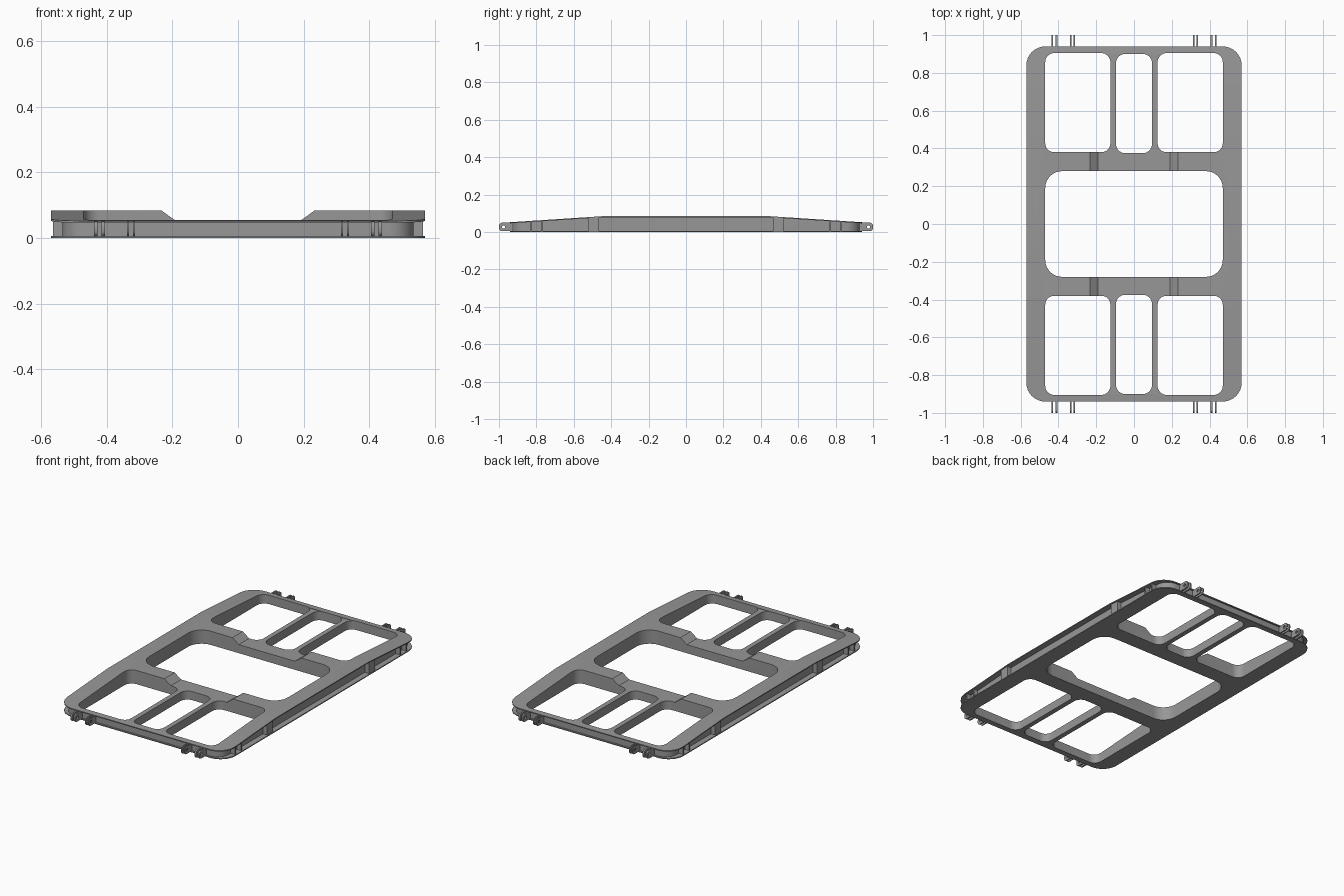
import bpy, bmesh
from math import sin, cos, pi

if "Cube" in bpy.data.objects:
    bpy.data.objects.remove(bpy.data.objects["Cube"])

grey = bpy.data.materials.new("dark_grey")
grey.diffuse_color = (0.31, 0.31, 0.31, 1)
grey.use_nodes = True
grey.node_tree.nodes["Principled BSDF"].inputs["Base Color"].default_value = grey.diffuse_color


def prism(name, pts, axis, lo, hi):
    """Extrude a 2D outline along x, y or z."""
    def place(a, b, t):
        return {'x': (t, a, b), 'y': (a, t, b), 'z': (a, b, t)}[axis]
    bm = bmesh.new()
    low = [bm.verts.new(place(a, b, lo)) for a, b in pts]
    high = [bm.verts.new(place(a, b, hi)) for a, b in pts]
    n = len(pts)
    bm.faces.new(low)
    bm.faces.new(high)
    for i in range(n):
        j = (i + 1) % n
        bm.faces.new((low[i], low[j], high[j], high[i]))
    bmesh.ops.recalc_face_normals(bm, faces=bm.faces)
    me = bpy.data.meshes.new(name)
    bm.to_mesh(me)
    bm.free()
    me.materials.append(grey)
    ob = bpy.data.objects.new(name, me)
    bpy.context.collection.objects.link(ob)
    return ob


def rounded(x0, x1, y0, y1, r, steps=8):
    pts = []
    for k, (cx, cy) in enumerate(((x1 - r, y1 - r), (x0 + r, y1 - r),
                                  (x0 + r, y0 + r), (x1 - r, y0 + r))):
        for s in range(steps + 1):
            a = (k + s / steps) * pi / 2
            pts.append((cx + r * cos(a), cy + r * sin(a)))
    return pts


def cut(ob, cutter):
    m = ob.modifiers.new("cut", 'BOOLEAN')
    m.operation = 'DIFFERENCE'
    m.solver = 'EXACT'
    m.object = cutter
    bpy.context.view_layer.objects.active = ob
    bpy.ops.object.modifier_apply(modifier=m.name)
    bpy.data.objects.remove(cutter)


def smooth(ob):
    bpy.ops.object.select_all(action='DESELECT')
    ob.select_set(True)
    bpy.context.view_layer.objects.active = ob
    bpy.ops.object.shade_smooth_by_angle(angle=0.5)


W, L = 0.57, 0.94
END_Z, MID_Z, FLAT = 0.052, 0.084, 0.45


def top_z(y):
    return MID_Z - (MID_Z - END_Z) * max(0, abs(y) - FLAT) / (L - FLAT)


# Main frame with tapered ends
frame = prism("frame", rounded(-W, W, -L, L, 0.1), 'z', 0, 0.1)
top = [(-1.1, top_z(-1.1)), (-FLAT, MID_Z), (FLAT, MID_Z), (1.1, top_z(1.1))]
cut(frame, prism("taper_cutter", top + [(1.1, 0.2), (-1.1, 0.2)], 'x', -1, 1))

# Lowered middle of the cross beams
cut(frame, prism("notch_cutter", [(-0.19, 0.0525), (0.19, 0.0525), (0.235, 0.085),
                                  (0.235, 0.2), (-0.235, 0.2), (-0.235, 0.085)],
                 'y', -0.899, 0.899))

# Channel along the sides and round the corners, between thin flanges
groove = prism("groove_cutter", [(y, z - 0.006) for y, z in top]
               + [(1.1, 0.006), (-1.1, 0.006)], 'x', -1, 1)
cut(groove, prism("web_core", rounded(-0.535, 0.535, -0.93, 0.93, 0.075),
                  'z', -0.1, 0.3))
cut(frame, groove)

# Openings
cut(frame, prism("centre_cutter", rounded(-0.47, 0.47, -0.28, 0.28, 0.09), 'z', -0.1, 0.3))
for s in (-1, 1):
    for x0, x1, y0, y1 in ((-0.47, -0.125, 0.38, 0.905), (-0.095, 0.095, 0.375, 0.9),
                           (0.125, 0.47, 0.38, 0.905)):
        a, b = sorted((s * y0, s * y1))
        cut(frame, prism("opening_cutter", rounded(x0, x1, a, b, 0.048), 'z', -0.1, 0.3))
smooth(frame)

# Stiffening blocks and ribs in the side channels
for sx in (-1, 1):
    for sy in (-1, 1):
        for y0, y1 in ((0.465, 0.522), (0.765, 0.775), (0.825, 0.835)):
            pts = [(sy * y0, 0.003), (sy * y1, 0.003),
                   (sy * y1, top_z(y1) - 0.004), (sy * y0, top_z(y0) - 0.004)]
            a, b = sorted((sx * 0.53, sx * 0.564))
            prism("side_rib", pts, 'x', a, b)

# Hinge lugs with pin holes on both ends
for sy in (-1, 1):
    for sx in (-1, 1):
        for x, t in ((0.316, 0.006), (0.335, 0.006), (0.41, 0.010), (0.433, 0.010)):
            a, b = sorted((sy * 0.91, sy * 1.0))
            lug = prism("hinge_lug", rounded(a, b, 0.004, 0.05, 0.018, 5),
                        'x', sx * x - t / 2, sx * x + t / 2)
            hole = [(sy * 0.976 + 0.009 * cos(i * pi / 6), 0.027 + 0.009 * sin(i * pi / 6))
                    for i in range(12)]
            cut(lug, prism("hole_cutter", hole, 'x', sx * x - 0.02, sx * x + 0.02))
            smooth(lug)
